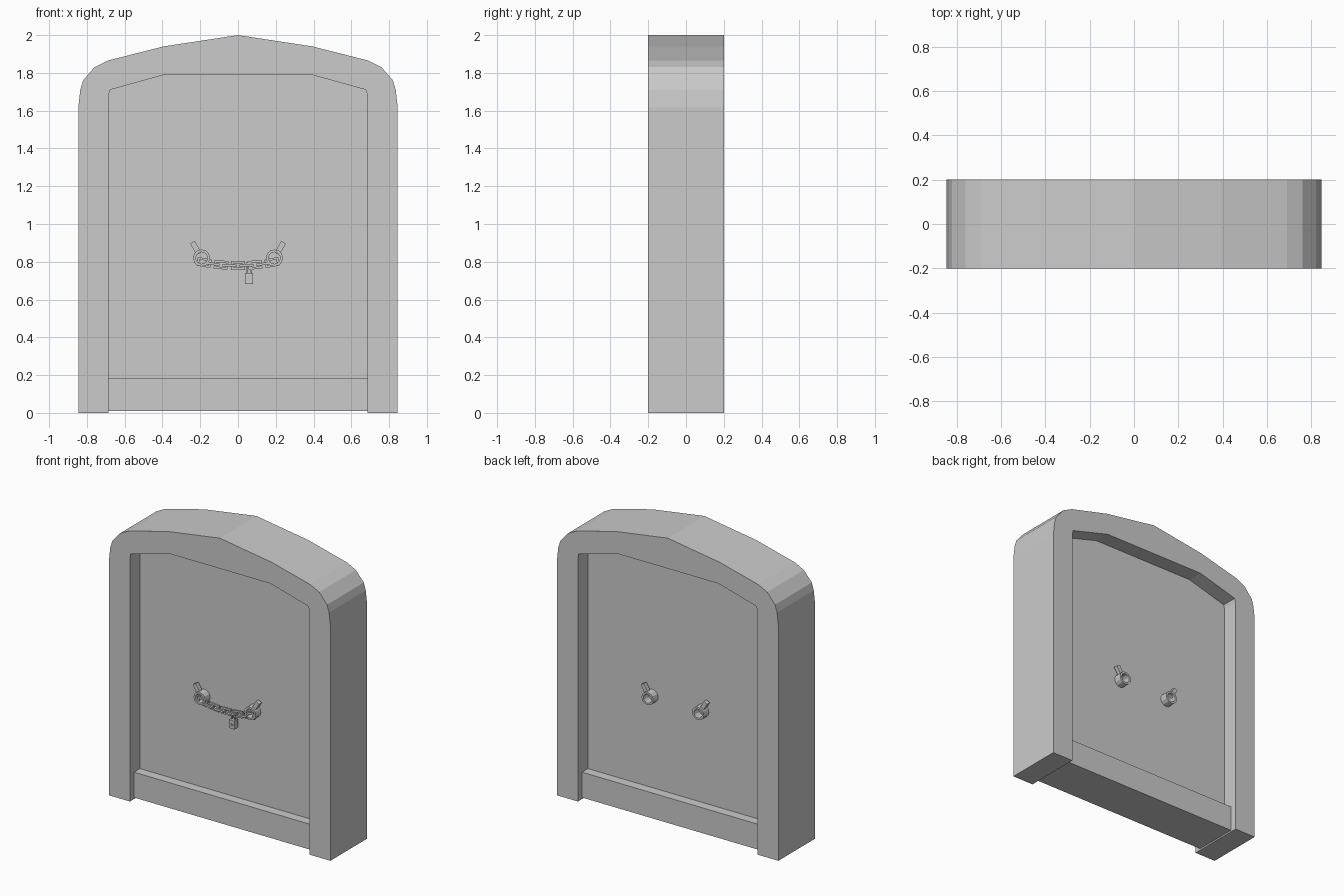
import bpy, bmesh, math
from mathutils import Matrix

if "Cube" in bpy.data.objects:
    bpy.data.objects.remove(bpy.data.objects["Cube"])


def finish(name, bm):
    bmesh.ops.recalc_face_normals(bm, faces=bm.faces)
    me = bpy.data.meshes.new(name)
    bm.to_mesh(me)
    bm.free()
    ob = bpy.data.objects.new(name, me)
    bpy.context.collection.objects.link(ob)
    return ob


def prism(name, pts, y0, y1):
    """Extrude an x-z outline from y0 to y1."""
    bm = bmesh.new()
    face = bm.faces.new([bm.verts.new((x, y0, z)) for x, z in pts])
    ext = bmesh.ops.extrude_face_region(bm, geom=[face])
    bmesh.ops.translate(bm, vec=(0, y1 - y0, 0),
                        verts=[v for v in ext["geom"] if isinstance(v, bmesh.types.BMVert)])
    return finish(name, bm)


def hoop(name, outer, inner, depth, matrix):
    """Closed loop with a rectangular section, lying in x-z, then placed by matrix."""
    bm = bmesh.new()
    h, n = depth / 2, len(outer)
    loops = [[bm.verts.new((x, y, z)) for x, z in pts]
             for pts, y in ((outer, -h), (outer, h), (inner, h), (inner, -h))]
    for k in range(4):
        a, b = loops[k], loops[(k + 1) % 4]
        for i in range(n):
            j = (i + 1) % n
            bm.faces.new((a[i], a[j], b[j], b[i]))
    bm.transform(matrix)
    return finish(name, bm)


def box(name, size, matrix):
    bm = bmesh.new()
    bmesh.ops.create_cube(bm, size=1, matrix=matrix @ Matrix.Diagonal((*size, 1)))
    return finish(name, bm)


def rect(w, h):
    return [(-w / 2, -h / 2), (w / 2, -h / 2), (w / 2, h / 2), (-w / 2, h / 2)]


def circle(r, n):
    return [(r * math.cos(2 * math.pi * i / n), r * math.sin(2 * math.pi * i / n)) for i in range(n)]


def mirror(pts):
    return pts + [(-x, z) for x, z in reversed(pts) if x != 0]


# arched surround
outer = mirror([(.845, 0), (.845, 1.62), (.835, 1.71), (.82, 1.76), (.76, 1.83),
                (.69, 1.865), (.395, 1.94), (0, 2)])
inner = mirror([(.685, 0), (.685, 1.68), (.678, 1.71), (.39, 1.79)])
prism("door_surround", outer + inner[::-1], -.2, .2)

# recessed door leaf and the sill below it
prism("door_panel", mirror([(.685, .01)] + inner[1:4]), -.09, .09)
box("door_sill", (1.37, .31, .175), Matrix.Translation((0, 0, .0975)))

# eye rings and their angled pins, on both faces of the door
for sx in (-1, 1):
    for sy, side in ((-1, "front"), (1, "back")):
        y = sy * .118
        hoop("eye_ring_" + side, circle(.045, 12), circle(.031, 12), .055,
             Matrix.Translation((sx * .193, y, .82)))
        box("ring_pin_" + side, (.028, .028, .07),
            Matrix.Translation((sx * .224, y, .873)) @ Matrix.Rotation(sx * math.radians(30), 4, "Y"))

# sagging chain of alternating links
for i in range(9):
    x = -.18 + i * .045
    z = .78 + .5 * x * x
    m = Matrix.Translation((x, -.128, z)) @ Matrix.Rotation(-x, 4, "Y")
    if i % 2:
        m = m @ Matrix.Rotation(math.pi / 2, 4, "X")
    hoop("chain_link", rect(.075, .046), rect(.05, .022), .013, m)

# padlock: shackle, body, keyhole plate
hoop("padlock_shackle", rect(.032, .08), rect(.018, .064), .012, Matrix.Translation((.058, -.132, .755)))
box("padlock_body", (.044, .04, .058), Matrix.Translation((.058, -.132, .711)))
hoop("padlock_keyhole", circle(.01, 8), circle(.004, 8), .006, Matrix.Translation((.058, -.153, .708)))
